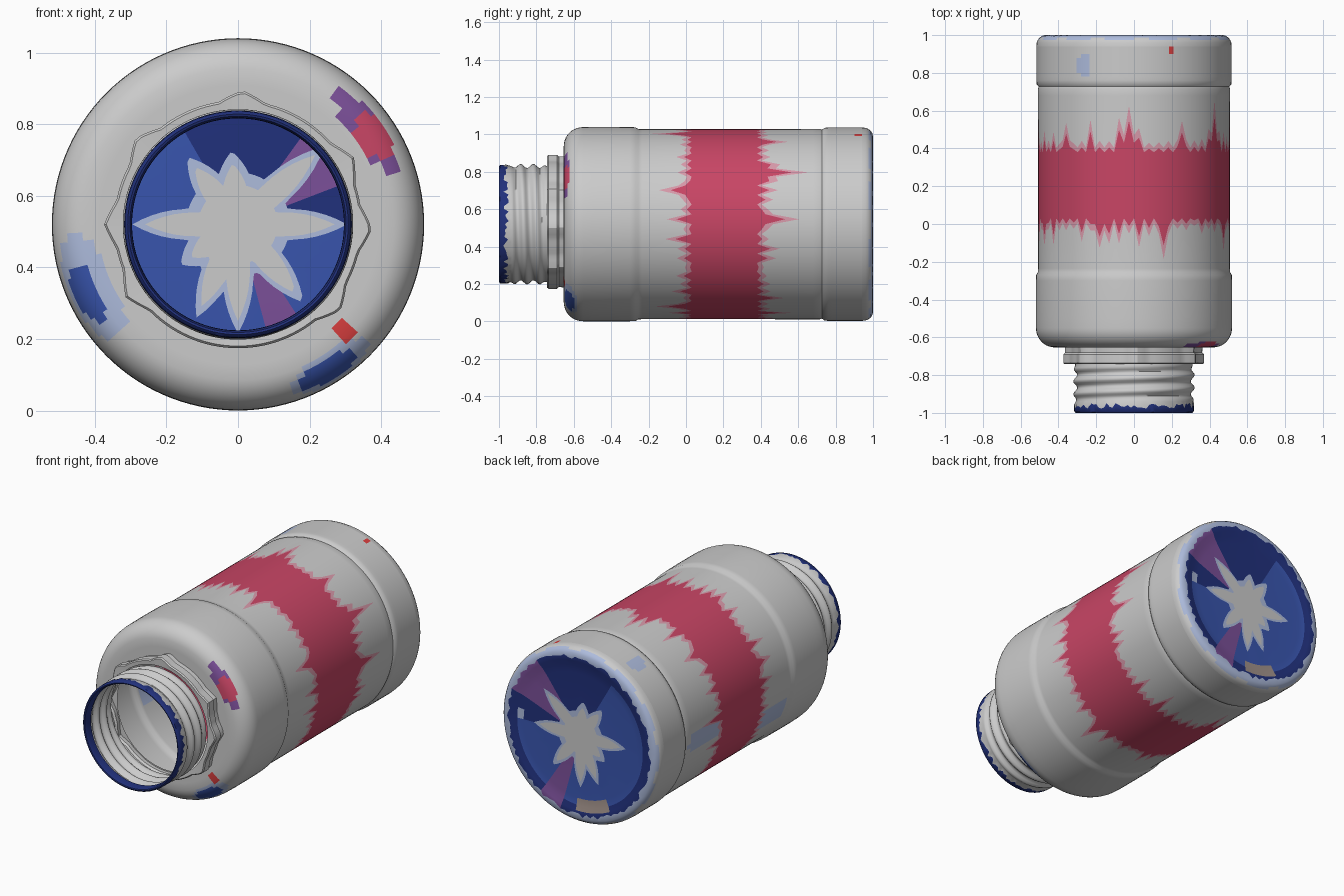
import bpy, bmesh, math, random

if "Cube" in bpy.data.objects:
    bpy.data.objects.remove(bpy.data.objects["Cube"])

random.seed(4)
SEG, CZ = 120, 0.52
COLORS = {
    "grey": (0.8, 0.8, 0.8, 1), "crimson": (0.58, 0.06, 0.13, 1),
    "pink": (0.68, 0.32, 0.40, 1), "navy": (0.015, 0.03, 0.20, 1),
    "blue": (0.04, 0.09, 0.42, 1), "pale_blue": (0.42, 0.50, 0.72, 1),
    "purple": (0.20, 0.08, 0.32, 1), "red": (0.7, 0.05, 0.05, 1),
    "tan": (0.35, 0.28, 0.25, 1),
}
NAMES = list(COLORS)
MATS = []
for n in NAMES:
    m = bpy.data.materials.new(n)
    m.diffuse_color = COLORS[n]
    m.use_nodes = True
    m.node_tree.nodes["Principled BSDF"].inputs["Base Color"].default_value = m.diffuse_color
    MATS.append(m)


def val(v, a):
    return v(a) if callable(v) else v


def adiff(a, b):
    return abs((a - b + 180) % 360 - 180)


def lathe(name, rows, paint=lambda i, a, y, r: "grey", cap=False, sharp=35):
    """Spin rows of (y, radius) about the bottle axis; values may depend on angle."""
    bm = bmesh.new()
    angles = [360 * k / SEG for k in range(SEG)]
    grid = []
    for y, r in rows:
        ring = []
        for a in angles:
            t, rr = math.radians(a), val(r, a)
            ring.append(bm.verts.new((rr * math.cos(t), val(y, a), CZ + rr * math.sin(t))))
        grid.append(ring)
    for i in range(len(rows) - 1):
        for k in range(SEG):
            j = (k + 1) % SEG
            f = bm.faces.new((grid[i][k], grid[i + 1][k], grid[i + 1][j], grid[i][j]))
            c = f.calc_center_median()
            f.material_index = NAMES.index(
                paint(i, angles[k] + 180 / SEG, c.y, math.hypot(c.x, c.z - CZ)))
    if cap:
        bm.faces.new(grid[-1])
    bmesh.ops.recalc_face_normals(bm, faces=bm.faces)
    me = bpy.data.meshes.new(name)
    bm.to_mesh(me)
    bm.free()
    ob = bpy.data.objects.new(name, me)
    bpy.context.collection.objects.link(ob)
    for m in MATS:
        me.materials.append(m)
    bpy.ops.object.select_all(action='DESELECT')
    ob.select_set(True)
    bpy.context.view_layer.objects.active = ob
    bpy.ops.object.shade_smooth_by_angle(angle=math.radians(sharp))
    return ob


# Paint smudges: angle, y, radius, angular half-width, half-width, colour
SPOTS = [
    (33, -0.64, 0.455, 9, 0.045, "crimson"), (36, -0.64, 0.45, 20, 0.04, "purple"),
    (205, -0.63, 0.46, 11, 0.045, "blue"), (203, -0.63, 0.45, 21, 0.07, "pale_blue"),
    (-45, -0.65, 0.42, 4, 0.03, "red"), (-58, -0.62, 0.475, 11, 0.04, "blue"),
    (-57, -0.62, 0.475, 15, 0.06, "pale_blue"),
    (121, 0.84, 0.515, 4, 0.07, "pale_blue"), (67, 0.93, 0.517, 2.5, 0.03, "red"),
    (185, 0.62, 0.51, 8, 0.08, "pale_blue"), (200, -0.15, 0.51, 8, 0.07, "pale_blue"),
]


def smudge(a, y, r):
    for a0, y0, r0, da, d, col in SPOTS:
        if (adiff(a, a0) / da) ** 2 + (math.hypot(y - y0, r - r0) / d) ** 2 < 1:
            return col
    return "grey"


# Ragged painted band: spike lengths for each edge
def spikes(low, high, big):
    s = [random.uniform(low, high) * (k % 2) * random.choice((0.3, 0.6, 1)) for k in range(SEG)]
    for a, length in big:
        k = round(a * SEG / 360)
        s[k] = length
        for q in (k - 1, k + 1):
            s[q % SEG] = length * 0.3
    return s


rear = spikes(0.03, 0.17, [(92, 0.22), (33, 0.25), (3, 0.20), (60, 0.14), (135, 0.13), (250, 0.2)])
fore = spikes(0.03, 0.13, [(73, 0.19), (160, 0.12), (20, 0.15), (300, 0.17), (110, 0.13)])


def edge(base, table, k, extra=0):
    return lambda a: base + k * table[round(a * SEG / 360) % SEG] + extra


# Body shell: rounded shoulder, front panel, painted waist, rear panel
shoulder = [(-0.655, 0.33 + 0.015 * i) for i in range(6)]
shoulder += [(-0.55 - 0.103 * math.cos(t), 0.42 + 0.099 * math.sin(t))
             for t in [math.pi / 2 * i / 10 for i in range(1, 11)]]
waist = [(-0.30, 0.519), (-0.27, 0.518), (-0.255, 0.509), (-0.235, 0.508),
         (edge(0.02, fore, -1, -0.015), 0.508), (edge(0.03, fore, -0.75), 0.508),
         (0.20, 0.508),
         (edge(0.38, rear, 0.75), 0.508), (edge(0.39, rear, 1, 0.015), 0.508),
         (0.68, 0.509), (0.715, 0.509), (0.727, 0.505), (0.74, 0.515)]
rear_panel = [(0.74 + 0.02 * i, 0.517) for i in range(1, 11)]
shell = shoulder + [(-0.5, 0.52), (-0.4, 0.52)] + waist + rear_panel
first = len(shoulder) + 2


def paint_body(i, a, y, r):
    k = i - first
    if k in (5, 6):
        return "crimson"
    if k in (4, 7):
        return "pink"
    return smudge(a, y, r)


lathe("body", shell, paint_body, sharp=40)

# Base: rounded heel and shallow painted disc with a pale star in the middle
RAYS = [(180, .26), (127, .20), (95, .17), (42, .29), (0, .27),
        (-50, .25), (-90, .27), (-114, .25), (215, .16)]


def star(scale, add):
    return lambda a: scale * (0.11 + max((l - 0.11) * max(0, 1 - adiff(a, c) / 17)
                                         for c, l in RAYS)) + add


fringe = [random.uniform(-0.012, 0.012) for _ in range(SEG)]
base_rows = [(0.94, 0.517), (0.96, 0.515), (0.975, 0.509), (0.988, 0.499), (0.996, 0.486),
             (1.0, lambda a: 0.462 + fringe[round(a / 3) % SEG]), (0.997, 0.44), (0.99, 0.41),
             (0.987, 0.37), (0.985, star(1, 0.035)), (0.985, star(1, 0)), (0.985, 0.03)]


def paint_base(i, a, y, r):
    if i < 3:
        return "pale_blue" if i == 2 and int(a / 9) % 3 else "grey"
    if i < 5:
        return "pale_blue"
    if i >= 10:
        return "grey"
    if i == 9:
        return "pale_blue"
    if adiff(a, 5) < 4 and i == 7:
        return "pale_blue"
    if adiff(a, 258) < 16 and i in (6, 7):
        return "tan"
    if adiff(a, 38) < 16 or adiff(a, -67) < 9:
        return "purple"
    return "navy" if i < 7 or adiff(a, 60) < 60 else "blue"


lathe("base", base_rows, paint_base, cap=True)


# Collar: ring with irregular ratchet corners
def collar_r(add):
    return lambda a: add + 0.346 + 0.028 * max(
        max(0, 1 - adiff(a, c) / 11) for c in (30, -2, -40, 140, 180, 213, 88))


lathe("collar", [(-0.74, 0.318), (-0.742, collar_r(-0.006)), (-0.735, collar_r(0)),
                 (-0.69, collar_r(0)), (-0.68, collar_r(-0.01)), (-0.655, collar_r(-0.008))],
      sharp=25)


# Threaded neck, with a ragged dark rim that folds inwards
def thread_r(y):
    fade = max(0, min(1, (y + 0.95) / 0.04, (-0.745 - y) / 0.03))
    return lambda a: 0.311 + 0.011 * fade * math.sin(2 * math.pi * (y / 0.068 + a / 360))


rim = [random.uniform(0, 0.03) for _ in range(SEG)]
neck = [(-0.95, 0.296), (-0.985, 0.297), (-0.998, 0.302), (-1.0, 0.308), (-0.994, 0.316),
        (lambda a: -0.978 + rim[round(a / 3) % SEG], 0.318)]
neck += [(-0.94 + 0.01 * i, thread_r(-0.94 + 0.01 * i)) for i in range(21)]
lathe("neck", neck, lambda i, a, y, r: "navy" if i < 5 else "grey", sharp=50)
